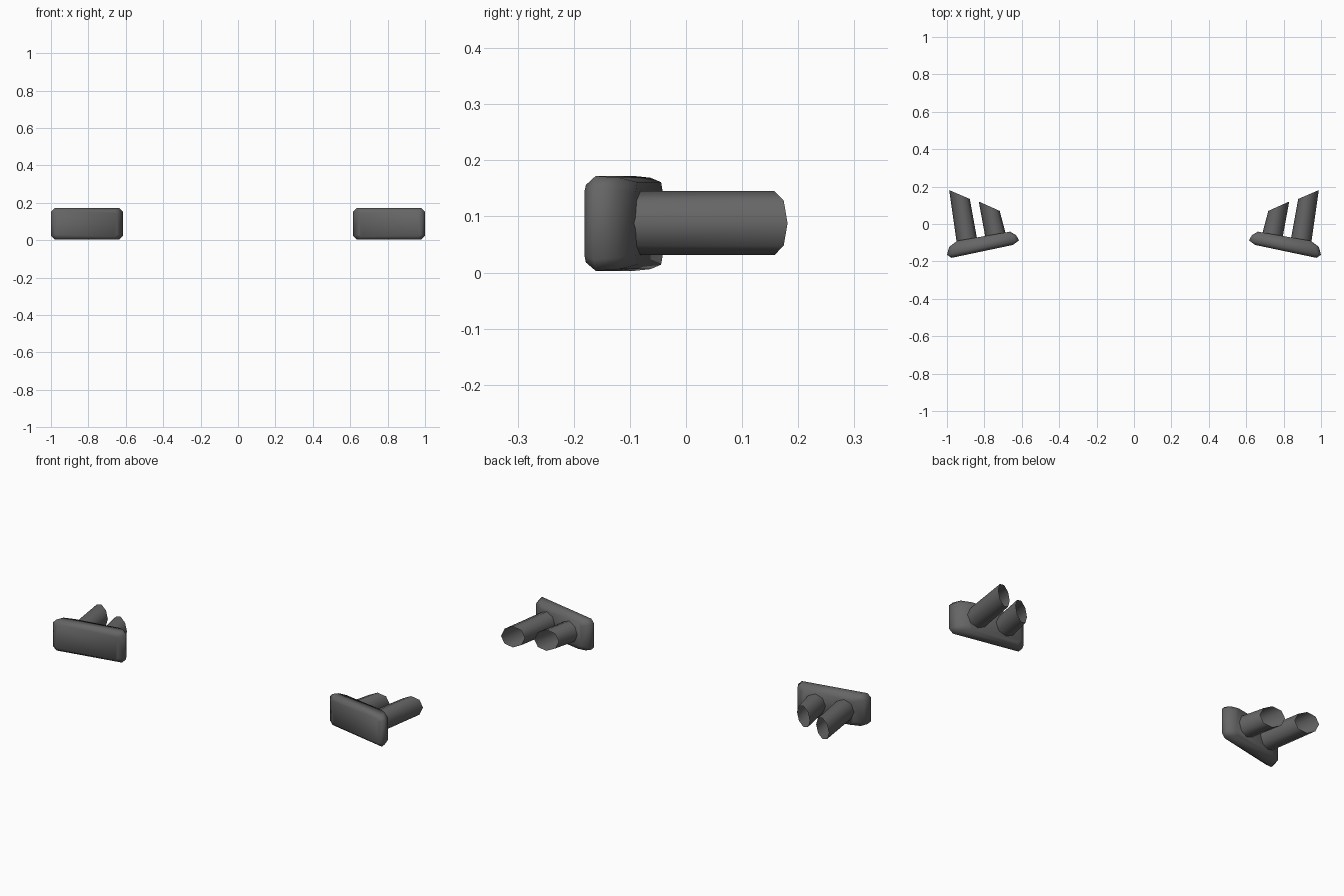
import bpy, bmesh, math

if "Cube" in bpy.data.objects:
    bpy.data.objects.remove(bpy.data.objects["Cube"])

dark = bpy.data.materials.new("dark_grey")
dark.diffuse_color = (0.13, 0.13, 0.13, 1)
dark.use_nodes = True
dark.node_tree.nodes["Principled BSDF"].inputs["Base Color"].default_value = dark.diffuse_color


def loft(name, rings, capped, smooth):
    """Skin a list of equal-length vertex rings and mirror the part across x = 0."""
    bm = bmesh.new()
    loops = [[bm.verts.new(p) for p in r] for r in rings]
    n = len(loops[0])
    for a, b in zip(loops, loops[1:]):
        for i in range(n):
            j = (i + 1) % n
            bm.faces.new((a[i], a[j], b[j], b[i]))
    if capped:
        bm.faces.new(loops[0][::-1])
        bm.faces.new(loops[-1])
    bmesh.ops.recalc_face_normals(bm, faces=bm.faces)
    me = bpy.data.meshes.new(name)
    bm.to_mesh(me)
    bm.free()
    me.materials.append(dark)
    ob = bpy.data.objects.new(name, me)
    bpy.context.collection.objects.link(ob)
    ob.modifiers.new("Mirror", "MIRROR").use_mirror_merge = False
    bpy.ops.object.select_all(action='DESELECT')
    ob.select_set(True)
    bpy.context.view_layer.objects.active = ob
    bpy.ops.object.shade_smooth_by_angle(angle=math.radians(smooth))
    return ob


def plate_ring(inner, outer, z0, z1, c):
    """Upright chamfered rectangle spanning two points in plan."""
    t = c / math.dist(inner, outer)
    st = [(t, z0), (1 - t, z0), (1, z0 + c), (1, z1 - c),
          (1 - t, z1), (t, z1), (0, z1 - c), (0, z0 + c)]
    return [(inner[0] + (outer[0] - inner[0]) * s,
             inner[1] + (outer[1] - inner[1]) * s, z) for s, z in st]


def tube_ring(a, b, z=0.088, r=0.057, n=8):
    """Octagonal section whose horizontal diameter runs from a to b in plan."""
    ring = []
    for i in range(n):
        t = 2 * math.pi * i / n
        s = (1 + math.cos(t)) / 2
        ring.append((a[0] + (b[0] - a[0]) * s, a[1] + (b[1] - a[1]) * s,
                     z + r * math.sin(t)))
    return ring


# Slanted mounting plate: rounded front, widest section, tapered back
loft("mounting_plate", [
    plate_ring((0.648, -0.112), (0.975, -0.181), 0.018, 0.156, 0.012),
    plate_ring((0.615, -0.088), (1.0, -0.165), 0.003, 0.172, 0.02),
    plate_ring((0.63, -0.06), (0.988, -0.122), 0.006, 0.169, 0.02),
    plate_ring((0.662, -0.041), (0.945, -0.09), 0.014, 0.161, 0.02),
], True, 180)

# Open pipes with slanted mouths
loft("outer_pipe", [
    tube_ring((0.838, -0.085), (0.947, -0.105)),
    tube_ring((0.878, 0.134), (0.988, 0.181)),
], False, 50)
loft("inner_pipe", [
    tube_ring((0.685, -0.055), (0.793, -0.08)),
    tube_ring((0.718, 0.07), (0.83, 0.12)),
], False, 50)
